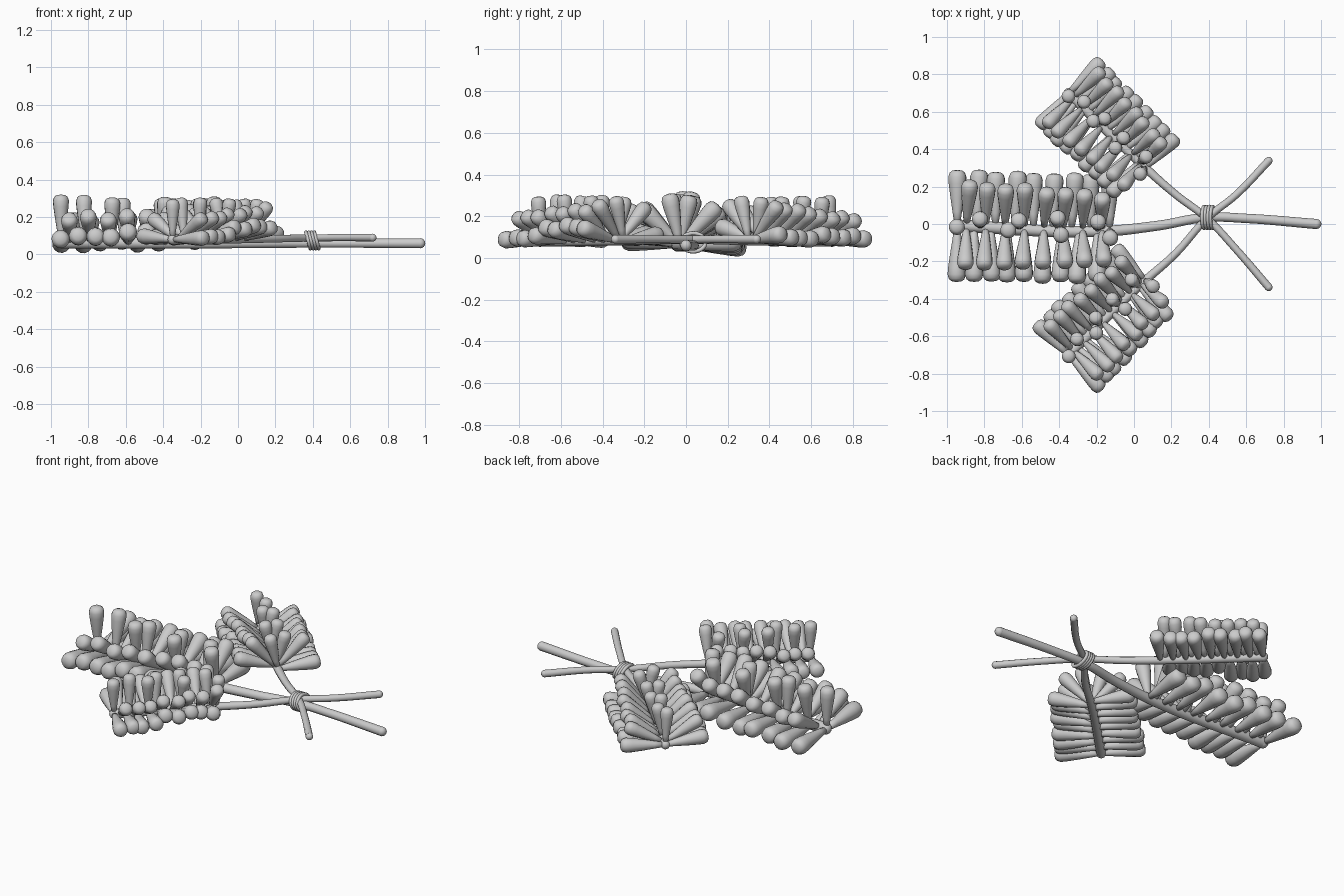
import bpy, bmesh, math, random
from mathutils import Vector

if "Cube" in bpy.data.objects:
    bpy.data.objects.remove(bpy.data.objects["Cube"])

random.seed(4)
UP = Vector((0, 0, 1))


def finish(name, bm):
    me = bpy.data.meshes.new(name)
    bmesh.ops.recalc_face_normals(bm, faces=bm.faces)
    bm.to_mesh(me)
    bm.free()
    for p in me.polygons:
        p.use_smooth = True
    ob = bpy.data.objects.new(name, me)
    bpy.context.collection.objects.link(ob)
    return ob


# bud: lathed cone, thin at the stem and with a blunt rounded tip
PROFILE = [(0, .3), (.25, .52), (.5, .75), (.75, .95), (.87, 1), (.95, .84), (.985, .55)]


def bud(bm, base, direction, length, radius, n=14):
    d = direction.normalized()
    u = d.orthogonal().normalized()
    v = d.cross(u)
    rings = []
    for t, r in PROFILE:
        rings.append([bm.verts.new(base + d * length * t + radius * r *
                     (u * math.cos(2 * math.pi * i / n) + v * math.sin(2 * math.pi * i / n)))
                      for i in range(n)])
    for a, b in zip(rings, rings[1:]):
        for i in range(n):
            bm.faces.new((a[i], a[(i + 1) % n], b[(i + 1) % n], b[i]))
    tip = bm.verts.new(base + d * length)
    for i in range(n):
        bm.faces.new((rings[-1][i], rings[-1][(i + 1) % n], tip))
    bm.faces.new(rings[0][::-1])


# stem: round tube along a smooth path, with rounded ends
def stem(name, pts, radius):
    cu = bpy.data.curves.new(name, 'CURVE')
    cu.dimensions = '3D'
    cu.bevel_depth = radius
    cu.bevel_resolution = 3
    cu.use_fill_caps = True
    sp = cu.splines.new('BEZIER')
    sp.bezier_points.add(len(pts) - 1)
    for p, (x, y, z, r) in zip(sp.bezier_points, pts):
        p.co = (x, y, z)
        p.radius = r
        p.handle_left_type = p.handle_right_type = 'AUTO'
    bpy.context.collection.objects.link(bpy.data.objects.new(name, cu))
    for i, (x, y, z, r) in enumerate((pts[0], pts[-1])):
        bm = bmesh.new()
        bmesh.ops.create_uvsphere(bm, u_segments=14, v_segments=8, radius=radius * r)
        end = finish(f"{name}_end_{i + 1}", bm)
        end.location = (x, y, z)


# spray: low side buds, raised side buds and upright buds along a stem section;
# angles run from the first bud (near the binding) to the last (at the tip)
def spray(name, start, end, low, high, upright, size, droop):
    start, end = Vector(start), Vector(end)
    along = (end - start).normalized()
    side = along.cross(UP).normalized()
    bm = bmesh.new()

    def row(count, a0, a1, length, radius, t0=0.0, t1=1.0):
        for i in range(count):
            f = i / (count - 1)
            a = math.radians(a0 + (a1 - a0) * f + random.uniform(-3, 3))
            d = side * math.cos(a) + UP * math.sin(a) - along * random.uniform(-.03, .06)
            bud(bm, start.lerp(end, t0 + (t1 - t0) * f), d,
                length * random.uniform(.97, 1.03), radius)

    row(9, 6, droop, low, size)
    row(5, 162, 165, low, size, .08, .56)
    row(4, 173, 176, low * 1.02, size, .67, 1)
    row(8, 44, 28, high, size * .92, .05, .94)
    row(8, 134, 150, high, size * .92, .05, .94)
    row(4, 76, 80, upright, size * .88, .08, .85)
    row(4, 104, 92, upright, size * .88, 0, 1)
    return finish(name, bm)


stem("middle_stem", [(.975, 0, .06, 1), (.6, .03, .06, .92), (.39, .035, .06, .92),
                     (.12, -.01, .06, .97), (-.2, -.04, .06, 1.1), (-.94, -.01, .065, 1.25)], .027)
spray("middle_buds", (-.13, -.03, .06), (-.945, -.01, .065), .298, .27, .25, .049, -4)

for s, label in ((1, "back"), (-1, "front")):
    stem(label + "_stem", [(.72, -.338 * s, .09, .98), (.55, -.15 * s + .01, .09, .92),
                           (.39, .03, .088, .92), (.22, .16 * s, .085, .97),
                           (.04, .32 * s, .083, 1.1), (-.35, .70 * s, .08, 1.25)], .0215)
    spray(label + "_buds", (.06, .30 * s, .083), (-.35, .70 * s, .08), .25, .245, .22, .042, 4)

# binding: tilted loops around the crossing
for i in range(4):
    bm = bmesh.new()
    n, m = 28, 8
    grid = []
    for j in range(n):
        a = 2 * math.pi * j / n
        c, s = math.cos(a), math.sin(a)
        grid.append([bm.verts.new((.375 + .015 * i - .012 * s + .01 * math.sin(b),
                                   .035 + c * (.058 + .01 * math.cos(b)),
                                   .075 + s * (.044 + .01 * math.cos(b))))
                     for b in (2 * math.pi * k / m for k in range(m))])
    for j in range(n):
        for k in range(m):
            p, q = grid[j], grid[(j + 1) % n]
            bm.faces.new((p[k], q[k], q[(k + 1) % m], p[(k + 1) % m]))
    finish(f"binding_loop_{i + 1}", bm)
